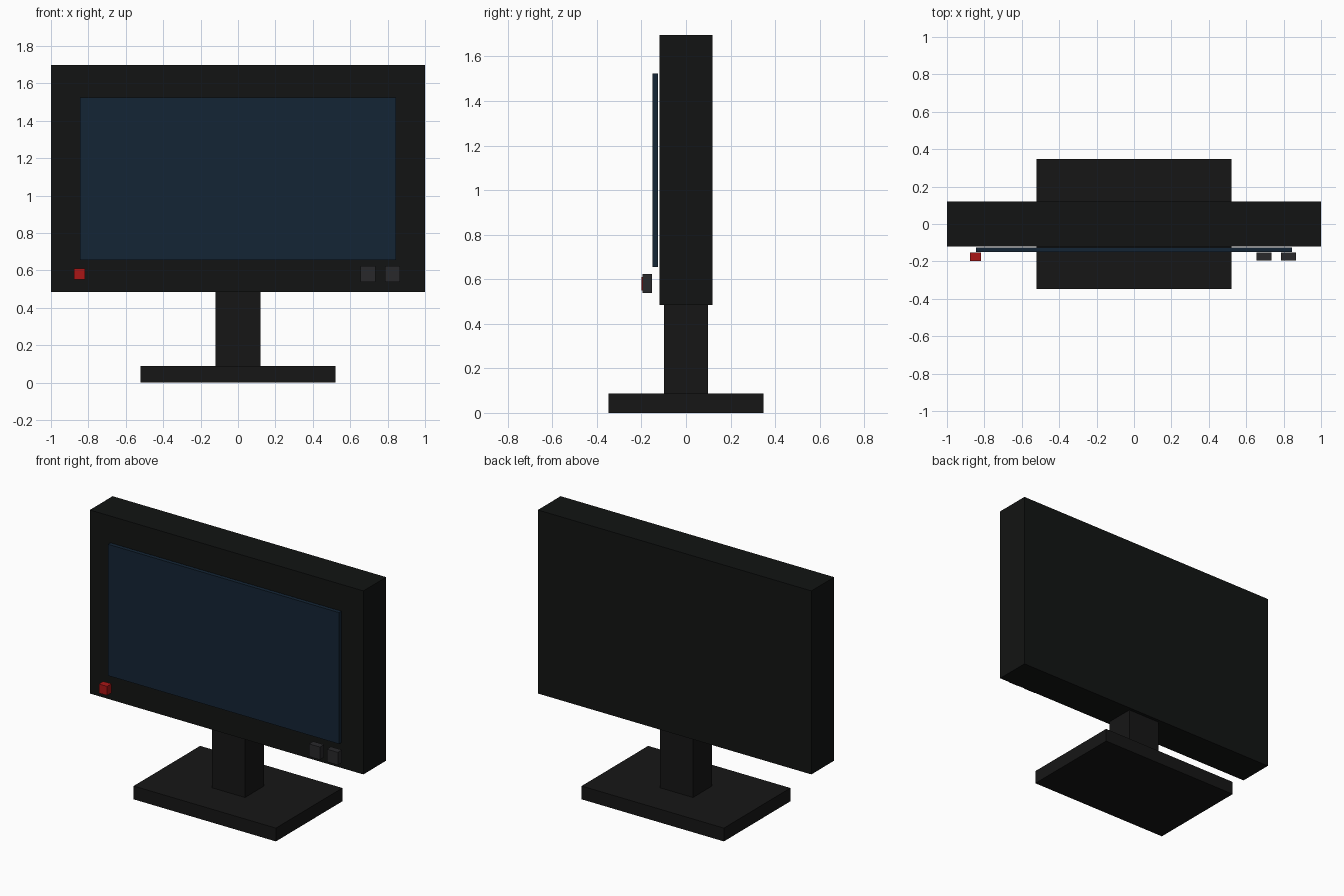
import bpy

if "Cube" in bpy.data.objects:
    bpy.data.objects.remove(bpy.data.objects["Cube"])


def material(name, rgb):
    m = bpy.data.materials.new(name)
    m.diffuse_color = (*rgb, 1.0)
    m.use_nodes = True
    m.node_tree.nodes["Principled BSDF"].inputs["Base Color"].default_value = m.diffuse_color
    return m


def box(name, x, y, z, mat):
    """Axis-aligned box from (min, max) ranges."""
    ranges = (x, y, z)
    bpy.ops.mesh.primitive_cube_add(size=1, location=[(a + b) / 2 for a, b in ranges])
    ob = bpy.context.object
    ob.name = name
    ob.scale = [b - a for a, b in ranges]
    bpy.ops.object.transform_apply(location=False, rotation=False, scale=True)
    ob.data.materials.append(mat)
    return ob


casing = material("casing_black", (0.006, 0.007, 0.0065))
stand = material("stand_black", (0.008, 0.008, 0.008))
glass = material("screen_blue", (0.007, 0.018, 0.036))
grey = material("button_grey", (0.022, 0.022, 0.024))
red = material("power_red", (0.40, 0.008, 0.008))

# Stand
box("base", (-0.52, 0.52), (-0.347, 0.347), (0, 0.088), stand)
box("neck", (-0.12, 0.12), (-0.098, 0.098), (0.088, 0.484), stand)

# Display housing, with the screen panel just in front of it
box("housing", (-1, 1), (-0.119, 0.119), (0.484, 1.697), casing)
box("screen", (-0.845, 0.845), (-0.151, -0.126), (0.656, 1.524), glass)

# Front controls
box("power_button", (-0.878, -0.818), (-0.199, -0.153), (0.55, 0.61), red)
for i, cx in enumerate((0.696, 0.826)):
    box(f"control_button_{i + 1}", (cx - 0.04, cx + 0.04),
        (-0.195, -0.152), (0.539, 0.623), grey)
